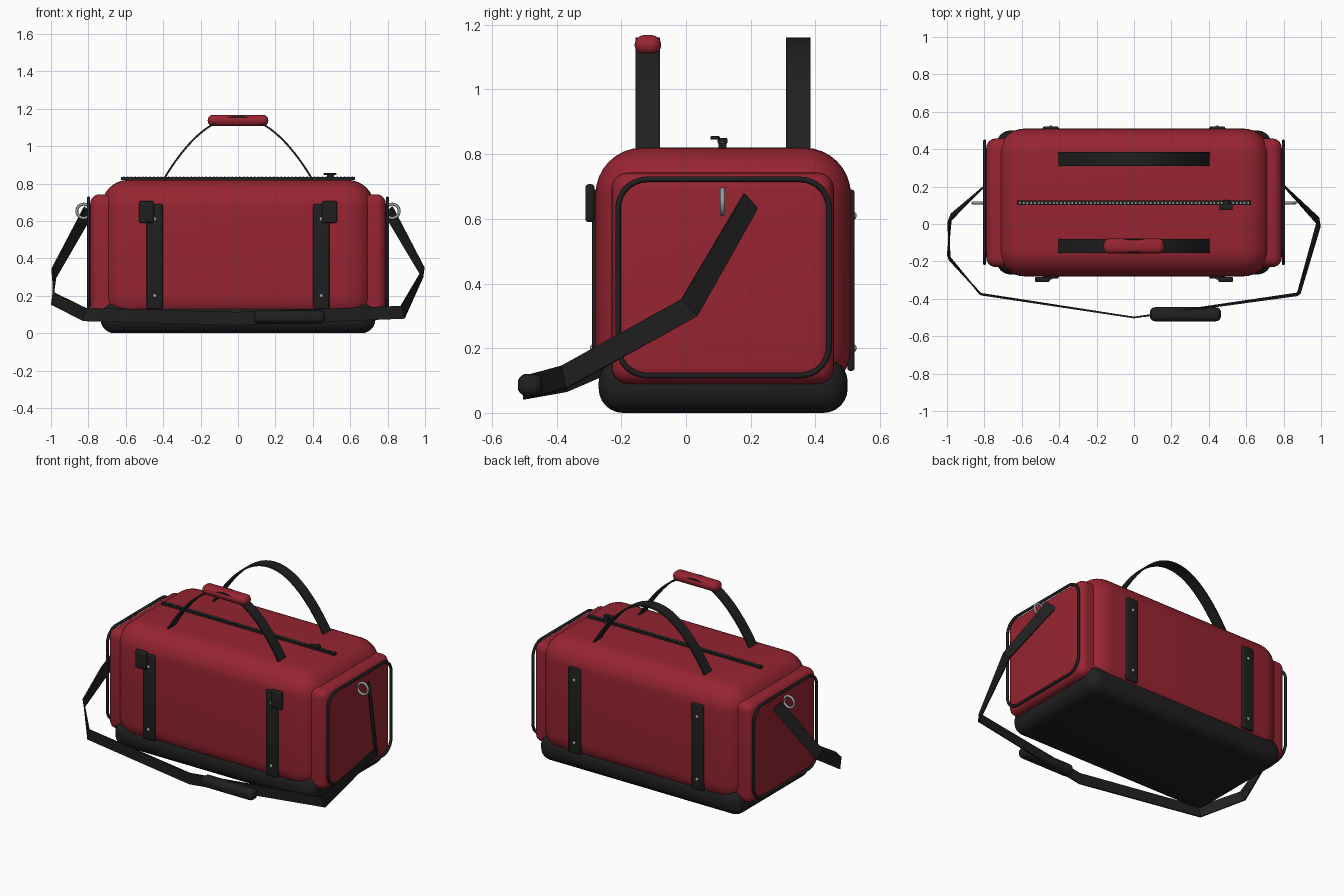
import bpy, bmesh, math
from mathutils import Vector, Matrix

if "Cube" in bpy.data.objects:
    bpy.data.objects.remove(bpy.data.objects["Cube"])


def material(name, rgb):
    m = bpy.data.materials.new(name)
    m.diffuse_color = (*rgb, 1)
    m.use_nodes = True
    m.node_tree.nodes["Principled BSDF"].inputs["Base Color"].default_value = m.diffuse_color
    return m


RED = material("red fabric", (0.31, 0.018, 0.031))
BLACK = material("black webbing", (0.014, 0.014, 0.014))
METAL = material("grey metal", (0.33, 0.33, 0.34))


def finish(name, bm, mat, angle=35):
    bmesh.ops.recalc_face_normals(bm, faces=bm.faces)
    me = bpy.data.meshes.new(name)
    bm.to_mesh(me)
    bm.free()
    me.materials.append(mat)
    ob = bpy.data.objects.new(name, me)
    bpy.context.collection.objects.link(ob)
    bpy.ops.object.select_all(action='DESELECT')
    ob.select_set(True)
    bpy.context.view_layer.objects.active = ob
    bpy.ops.object.shade_smooth_by_angle(angle=math.radians(angle))
    return ob


def add_box(bm, lo, hi):
    lo, hi = Vector(lo), Vector(hi)
    mat = Matrix.Translation((lo + hi) / 2) @ Matrix.Diagonal((*(hi - lo), 1))
    bmesh.ops.create_cube(bm, size=1, matrix=mat)


def box(name, lo, hi, mat, bevel=0.0, segs=3):
    bm = bmesh.new()
    add_box(bm, lo, hi)
    if bevel:
        bmesh.ops.bevel(bm, geom=bm.edges[:], offset=bevel, segments=segs,
                        profile=0.5, affect='EDGES')
    return finish(name, bm, mat)


def ribbon(name, pts, width, thick, mat, side=None):
    """Flat band along a path; its width points along side, or else upward."""
    pts = [Vector(p) for p in pts]
    bm = bmesh.new()
    rings = []
    for i, p in enumerate(pts):
        a, b = pts[max(i - 1, 0)], pts[min(i + 1, len(pts) - 1)]
        t = (p - a).normalized() + (b - p).normalized()
        t.normalize()
        w = Vector(side or (0, 0, 1))
        w = (w - t * w.dot(t)).normalized()
        n = t.cross(w) * thick / 2
        w = w * width / 2
        rings.append([bm.verts.new(p + o) for o in (w + n, w - n, -w - n, n - w)])
    for r, s in zip(rings, rings[1:]):
        for k in range(4):
            bm.faces.new((r[k], r[(k + 1) % 4], s[(k + 1) % 4], s[k]))
    bm.faces.new(rings[0])
    bm.faces.new(rings[-1])
    return finish(name, bm, mat, 25)


def tube_loop(name, pts, radius, mat, sides=10):
    """Round tube along a closed loop lying in a plane of constant x."""
    bm = bmesh.new()
    rings, n = [], len(pts)
    for i in range(n):
        t = (Vector(pts[(i + 1) % n]) - Vector(pts[i - 1])).normalized()
        u = Vector((1, 0, 0))
        v = t.cross(u)
        rings.append([bm.verts.new(Vector(pts[i]) + radius * (
            u * math.cos(a) + v * math.sin(a)))
            for a in (2 * math.pi * k / sides for k in range(sides))])
    for i in range(n):
        r, s = rings[i], rings[(i + 1) % n]
        for k in range(sides):
            bm.faces.new((r[k], r[(k + 1) % sides], s[(k + 1) % sides], s[k]))
    return finish(name, bm, mat, 60)


def rounded_loop(x, y0, y1, z0, z1, r, segs=8):
    pts = []
    for cy, cz, start in ((y1 - r, z1 - r, 0), (y0 + r, z1 - r, 90),
                          (y0 + r, z0 + r, 180), (y1 - r, z0 + r, 270)):
        for k in range(segs + 1):
            a = math.radians(start + 90 * k / segs)
            pts.append((x, cy + r * math.cos(a), cz + r * math.sin(a)))
    return pts


# Main body and moulded base
box("body", (-0.73, -0.28, 0.055), (0.73, 0.51, 0.82), RED, 0.145, 8)
box("base", (-0.735, -0.27, 0.0), (0.735, 0.50, 0.17), BLACK, 0.075, 6)

# End pockets with piping and carry rings
for s, label in ((-1, "left"), (1, "right")):
    xs = sorted((s * 0.62, s * 0.79))
    box(label + "_end_pocket", (xs[0], -0.23, 0.09), (xs[1], 0.457, 0.743), RED, 0.05, 6)
    tube_loop(label + "_piping", rounded_loop(s * 0.799, -0.21, 0.442, 0.115, 0.722, 0.09),
              0.009, BLACK)
    bpy.ops.mesh.primitive_torus_add(location=(s * 0.825, 0.113, 0.653),
                                     rotation=(math.pi / 2, 0, 0), major_radius=0.037,
                                     minor_radius=0.008, major_segments=28, minor_segments=10)
    ring = bpy.context.object
    ring.name = label + "_carry_ring"
    ring.data.materials.append(METAL)
    bpy.ops.object.shade_smooth_by_angle(angle=math.radians(60))

# Vertical webbing, rivets and front buckles
for s, xl in ((-1, "left"), (1, "right")):
    x = s * 0.445
    for face, yl in ((-0.28, "front"), (0.51, "back")):
        d = 0.011
        box(f"{yl}_{xl}_webbing", (x - 0.043, face - d, 0.13), (x + 0.043, face + d, 0.69),
            BLACK, 0.008, 3)
        bm = bmesh.new()
        for z in (0.2, 0.61):
            y = face + math.copysign(d, face)
            bmesh.ops.create_uvsphere(bm, u_segments=12, v_segments=8, radius=0.011,
                                      matrix=Matrix.Translation((x, y, z))
                                      @ Matrix.Diagonal((1, 0.6, 1, 1)))
        finish(f"{yl}_{xl}_rivets", bm, METAL, 60)
    box(f"{xl}_buckle", (s * 0.49 - 0.04, -0.311, 0.59), (s * 0.49 + 0.04, -0.283, 0.707),
        BLACK, 0.01, 3)

# Arched carry handles, the front one with a grip
for y, label in ((-0.118, "front"), (0.347, "back")):
    arch = [(0.405 * u, y, 0.81 + 0.345 * (1 - u * u))
            for u in (k / 12 - 1 for k in range(25))]
    ribbon(label + "_handle", arch, 0.075, 0.01, BLACK, (0, 1, 0))
box("handle_grip", (-0.162, -0.159, 1.107), (0.162, -0.077, 1.168), RED, 0.03, 6)

# Zip: tape, teeth and pull
box("zip_tape", (-0.625, 0.101, 0.818), (0.625, 0.125, 0.834), BLACK)
bm = bmesh.new()
for k in range(62):
    x = -0.61 + k * 0.02
    add_box(bm, (x - 0.004, 0.108, 0.832), (x + 0.004, 0.118, 0.838))
finish("zip_teeth", bm, METAL)
box("zip_pull", (0.457, 0.075, 0.845), (0.527, 0.105, 0.856), BLACK, 0.004, 2)
box("zip_slider", (0.477, 0.098, 0.832), (0.512, 0.128, 0.85), BLACK, 0.004, 2)

# Shoulder strap hanging round the front, with its pad
ribbon("shoulder_strap", [
    (-0.80, 0.20, 0.655), (-0.985, 0.03, 0.32), (-0.99, -0.18, 0.185),
    (-0.82, -0.375, 0.10), (0, -0.50, 0.078), (0.88, -0.375, 0.112),
    (0.99, 0.01, 0.325), (0.805, 0.20, 0.655)], 0.072, 0.009, BLACK)
box("shoulder_pad", (0.085, -0.52, 0.052), (0.465, -0.445, 0.121), BLACK, 0.028, 5)
